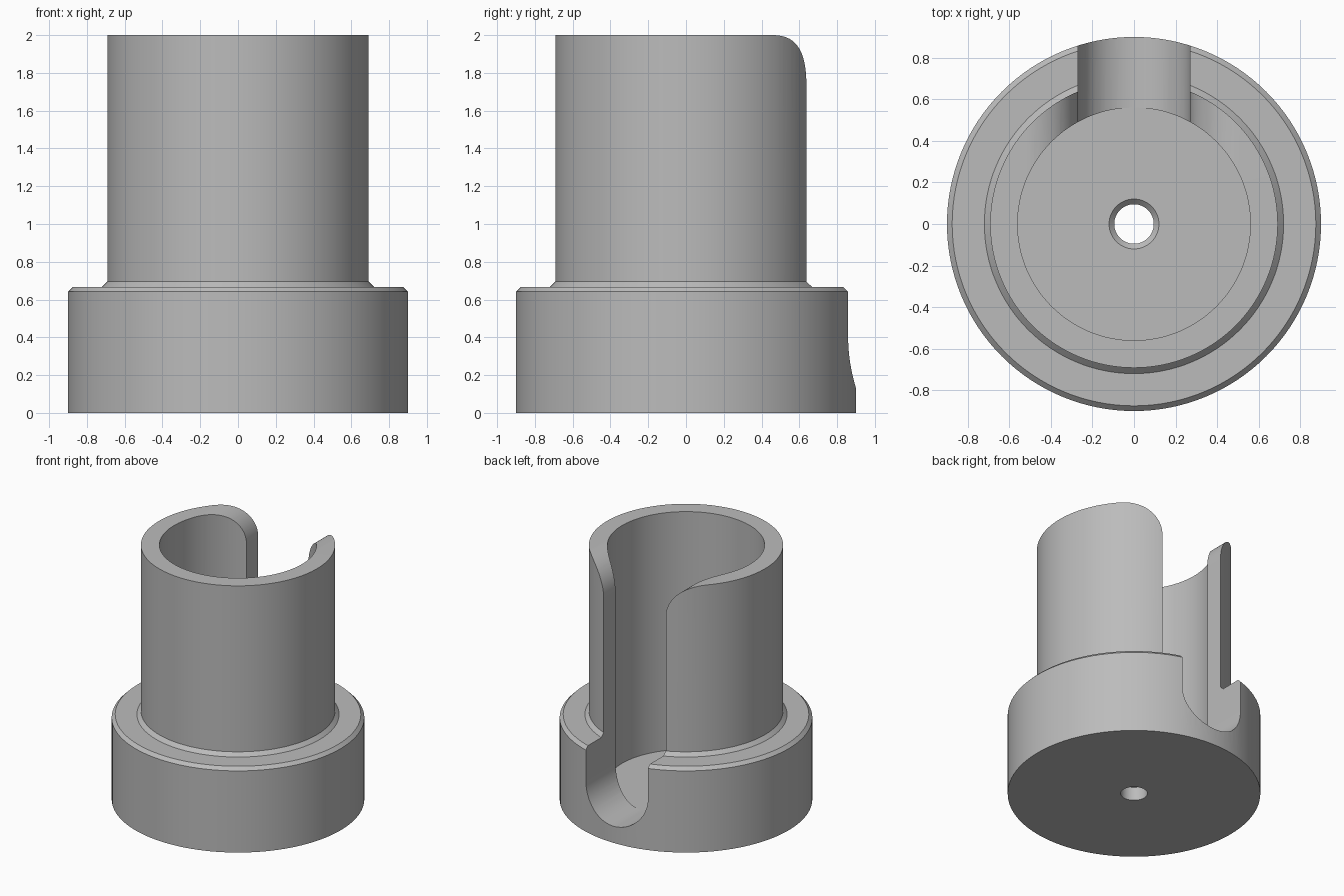
import bpy, bmesh
from math import sin, cos, pi, radians

if "Cube" in bpy.data.objects:
    bpy.data.objects.remove(bpy.data.objects["Cube"])

SEGMENTS = 128
FLOOR = 0.13
SLOT_HALF = 0.27
FLARE = 0.25

grey = bpy.data.materials.new("plain grey")
grey.use_nodes = True
colour = (0.5, 0.5, 0.5, 1)
grey.diffuse_color = colour
grey.node_tree.nodes["Principled BSDF"].inputs["Base Color"].default_value = colour


def make_object(name, bm):
    bmesh.ops.recalc_face_normals(bm, faces=bm.faces)
    mesh = bpy.data.meshes.new(name)
    bm.to_mesh(mesh)
    bm.free()
    obj = bpy.data.objects.new(name, mesh)
    bpy.context.collection.objects.link(obj)
    mesh.materials.append(grey)
    return obj


def lathe(name, profile):
    """Turn a closed (radius, height) profile around z."""
    bm = bmesh.new()
    rings = [[bm.verts.new((r * cos(2 * pi * i / SEGMENTS), r * sin(2 * pi * i / SEGMENTS), z))
              for i in range(SEGMENTS)] for r, z in profile]
    for k, ring in enumerate(rings):
        after = rings[(k + 1) % len(rings)]
        for i in range(SEGMENTS):
            j = (i + 1) % SEGMENTS
            bm.faces.new((ring[i], ring[j], after[j], after[i]))
    return make_object(name, bm)


def arc(cx, cz, r, start, end, steps=20):
    angles = [radians(start + (end - start) * i / steps) for i in range(steps + 1)]
    return [(cx + r * cos(a), cz + r * sin(a)) for a in angles]


# Stepped cup: flange, chamfers, tube, bore and countersunk floor hole
body = lathe("slotted_cup", [
    (0.095, 0), (0.9, 0), (0.9, 0.642), (0.875, 0.667), (0.72, 0.667),
    (0.692, 0.695), (0.692, 2), (0.56, 2), (0.56, FLOOR),
    (0.12, FLOOR), (0.095, FLOOR - 0.025)])

# Rear slot cutter: round bottom, straight sides, flared mouth
right = arc(0, FLOOR + SLOT_HALF + 0.001, SLOT_HALF, -90, 0)
right += arc(SLOT_HALF + FLARE, 2 - FLARE, FLARE, 180, 90)
right.append((SLOT_HALF + FLARE, 2.2))
outline = right + [(-x, z) for x, z in reversed(right[1:])]
bm = bmesh.new()
face = bm.faces.new([bm.verts.new((x, 0.15, z)) for x, z in outline])
extruded = bmesh.ops.extrude_face_region(bm, geom=[face])
bmesh.ops.translate(bm, vec=(0, 1, 0),
                    verts=[v for v in extruded["geom"] if isinstance(v, bmesh.types.BMVert)])
cutter = make_object("slot_cutter", bm)
cutter.hide_render = True

cut = body.modifiers.new("rear slot", "BOOLEAN")
cut.operation = "DIFFERENCE"
cut.solver = "EXACT"
cut.object = cutter
bpy.ops.object.select_all(action="DESELECT")
bpy.context.view_layer.objects.active = body
body.select_set(True)
bpy.ops.object.modifier_apply(modifier=cut.name)
bpy.data.objects.remove(cutter)

# Smooth round walls with crisp rims
bpy.ops.object.shade_smooth_by_angle(angle=radians(25))
